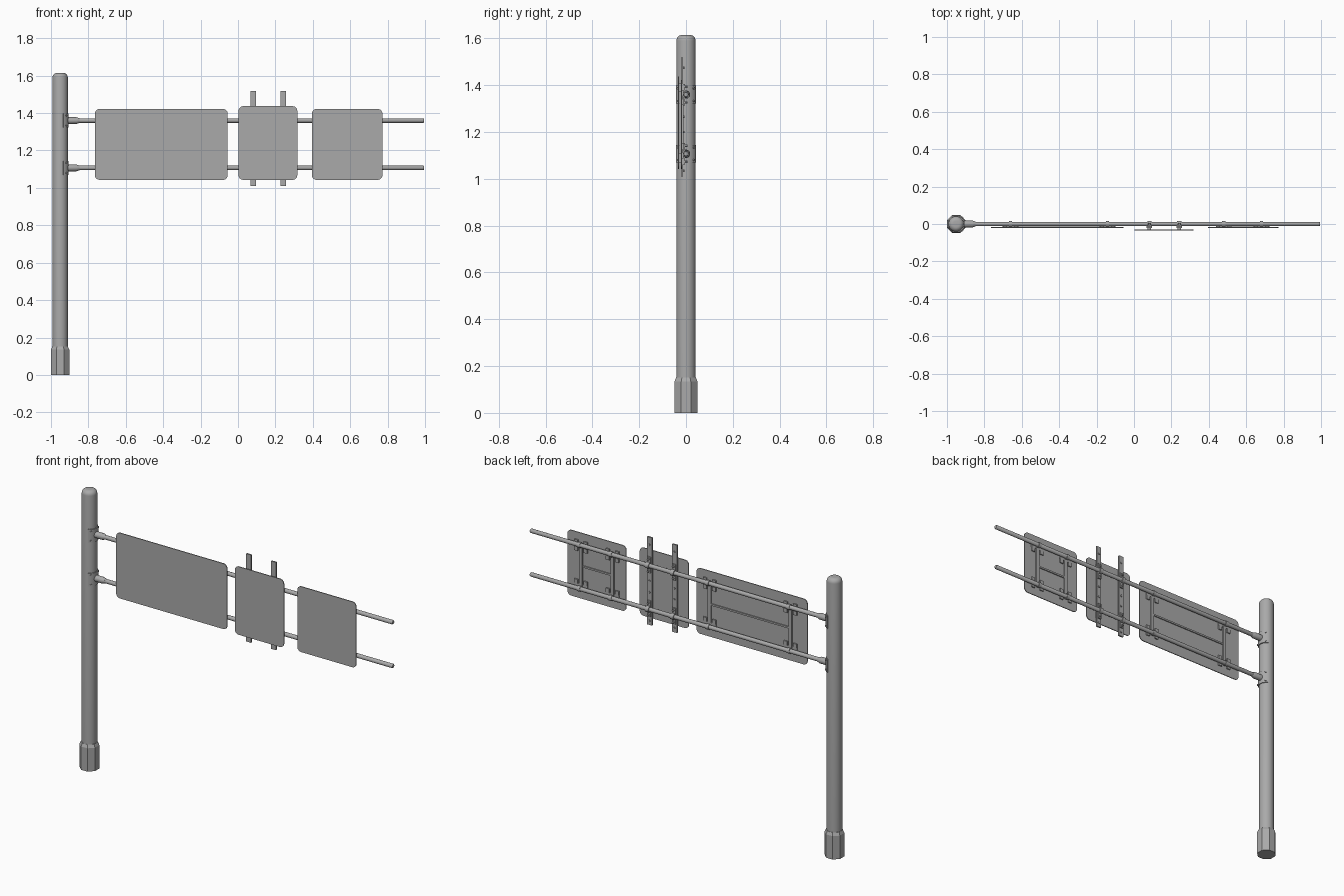
import bpy, bmesh, math
from mathutils import Matrix, Vector

cube = bpy.data.objects.get("Cube")
if cube:
    bpy.data.objects.remove(cube, do_unlink=True)

steel = bpy.data.materials.new("grey steel")
steel.use_nodes = True
GREY = (0.4, 0.4, 0.4, 1)
steel.diffuse_color = GREY
steel.node_tree.nodes["Principled BSDF"].inputs["Base Color"].default_value = GREY

POLE_X = -0.951
BARS = {"upper": 1.36, "lower": 1.107}


def finish(name, bm, smooth=False):
    bmesh.ops.recalc_face_normals(bm, faces=bm.faces)
    mesh = bpy.data.meshes.new(name)
    bm.to_mesh(mesh)
    bm.free()
    mesh.materials.append(steel)
    ob = bpy.data.objects.new(name, mesh)
    bpy.context.collection.objects.link(ob)
    if smooth:
        bpy.ops.object.select_all(action='DESELECT')
        ob.select_set(True)
        bpy.context.view_layer.objects.active = ob
        bpy.ops.object.shade_smooth_by_angle(angle=math.radians(35))
    return ob


def add_box(bm, x, y, z):
    """Box from three (low, high) ranges."""
    mid = Vector([(a + b) / 2 for a, b in (x, y, z)])
    size = [b - a for a, b in (x, y, z)]
    bmesh.ops.create_cube(bm, size=1, matrix=Matrix.Translation(mid) @ Matrix.Diagonal((*size, 1)))


def add_lathe(bm, profile, origin, axis, sides, turn=0.0):
    """Solid of (radius, distance) rings along an axis."""
    rot = Vector(axis).to_track_quat('Z', 'Y').to_matrix()
    rings = []
    for r, d in profile:
        ring = []
        for i in range(sides):
            a = math.tau * i / sides + turn
            ring.append(bm.verts.new(Vector(origin) + rot @ Vector((r * math.cos(a), r * math.sin(a), d))))
        rings.append(ring)
    for low, high in zip(rings, rings[1:]):
        for i in range(sides):
            j = (i + 1) % sides
            bm.faces.new((low[i], low[j], high[j], high[i]))
    bm.faces.new(rings[0][::-1])
    bm.faces.new(rings[-1])


def sign_panel(name, x0, x1, z0, z1, y, corner=0.025, thick=0.005):
    """Thin plate with rounded corners."""
    bm = bmesh.new()
    verts = []
    corners = [(x1, z1, -1, -1), (x0, z1, 1, -1), (x0, z0, 1, 1), (x1, z0, -1, 1)]
    for k, (x, z, sx, sz) in enumerate(corners):
        for i in range(7):
            a = math.pi / 2 * (k + i / 6)
            verts.append(bm.verts.new((x + sx * corner + corner * math.cos(a), y,
                                       z + sz * corner + corner * math.sin(a))))
    face = bm.faces.new(verts)
    out = bmesh.ops.extrude_face_region(bm, geom=[face])
    moved = [v for v in out["geom"] if isinstance(v, bmesh.types.BMVert)]
    bmesh.ops.translate(bm, verts=moved, vec=(0, thick, 0))
    finish(name, bm)


# Pole with a domed cap
bm = bmesh.new()
dome = [(0.016 + 0.025 * math.cos(a), 1.59 + 0.025 * math.sin(a))
        for a in [math.pi / 2 * i / 6 for i in range(7)]]
add_lathe(bm, [(0.041, 0.1)] + dome, (POLE_X, 0, 0), (0, 0, 1), 32)
finish("pole", bm, True)

# Octagonal foot with a chamfered top
bm = bmesh.new()
R = 0.049 / math.cos(math.pi / 8)
add_lathe(bm, [(R, 0), (R, 0.135), (0.045, 0.152)], (POLE_X, 0, 0), (0, 0, 1), 8, math.pi / 8)
finish("pole_foot", bm)

# Bars, sleeves and curved pole saddles with bolts
for level, z in BARS.items():
    bm = bmesh.new()
    add_lathe(bm, [(0.011, 0), (0.012, 0.01), (0.012, 1.875), (0.009, 1.88)],
              (-0.885, 0, z), (1, 0, 0), 20)
    finish(level + "_bar", bm, True)

    bm = bmesh.new()
    add_lathe(bm, [(0.018, 0), (0.018, 0.062), (0.0125, 0.078)], (-0.925, 0, z), (1, 0, 0), 20)
    finish(level + "_sleeve", bm, True)

    bm = bmesh.new()
    grid = []
    for i in range(13):
        a = math.radians(-66 + 11 * i)
        c, s = math.cos(a), math.sin(a)
        grid.append([bm.verts.new((POLE_X + r * c, r * s, z + h))
                     for r, h in ((0.040, -0.038), (0.046, -0.038), (0.046, 0.038), (0.040, 0.038))])
    for p, q in zip(grid, grid[1:]):
        for i in range(4):
            j = (i + 1) % 4
            bm.faces.new((p[i], p[j], q[j], q[i]))
    bm.faces.new(grid[0])
    bm.faces.new(grid[-1])
    finish(level + "_pole_saddle", bm, True)

    bm = bmesh.new()
    for side in (-1, 1):
        for dz in (-0.027, 0.027):
            a = math.radians(45 * side)
            d = Vector((math.cos(a), math.sin(a), 0))
            add_lathe(bm, [(0.005, 0), (0.005, 0.007)],
                      Vector((POLE_X, 0, z + dz)) + d * 0.044, d, 6)
    finish(level + "_saddle_bolts", bm)

# Sign panels
sign_panel("wide_panel", -0.765, -0.055, 1.043, 1.422, -0.022)
sign_panel("middle_panel", 0.003, 0.317, 1.043, 1.437, -0.034)
sign_panel("end_panel", 0.395, 0.772, 1.043, 1.422, -0.022)

# Frames behind the wide and end panels
for name, posts in (("wide", (-0.66, -0.142)), ("end", (0.48, 0.682))):
    bm = bmesh.new()
    add_box(bm, posts, (-0.018, -0.011), (1.228, 1.238))
    for x in posts:
        add_box(bm, (x - 0.010, x + 0.010), (-0.018, -0.010), (1.10, 1.365))
    finish(name + "_frame", bm)

    bm = bmesh.new()
    for x in posts:
        for z, inward in ((BARS["upper"], -1), (BARS["lower"], 1)):
            mid = z + 0.012 * inward
            add_box(bm, (x - 0.042, x + 0.042), (-0.018, -0.012), (mid - 0.009, mid + 0.009))
            for side in (-1, 1):
                cx = x + 0.030 * side
                add_box(bm, (cx - 0.011, cx + 0.011), (-0.018, -0.010), (mid - 0.032, mid - 0.009))
                add_box(bm, (cx - 0.011, cx + 0.011), (-0.018, -0.010), (mid + 0.009, mid + 0.032))
    finish(name + "_frame_clamps", bm)

    bm = bmesh.new()
    for x in posts:
        for z in BARS.values():
            add_lathe(bm, [(0.015, -0.009), (0.015, 0.009)], (x, 0, z), (1, 0, 0), 20)
    finish(name + "_bar_bands", bm, True)

# Straps behind the middle panel, with bands, ears and bolts
for name, x in (("right", 0.082), ("left", 0.242)):
    bm = bmesh.new()
    add_box(bm, (x - 0.015, x + 0.015), (-0.021, -0.012), (1.01, 1.518))
    finish(name + "_strap", bm)

    bm = bmesh.new()
    for z in (1.09, 1.39):
        add_box(bm, (x - 0.010, x + 0.010), (-0.030, -0.020), (z - 0.02, z + 0.02))
    finish(name + "_strap_spacers", bm)

    bm = bmesh.new()
    for z in BARS.values():
        add_lathe(bm, [(0.017, -0.011), (0.017, 0.011)], (x, 0, z), (1, 0, 0), 20)
        add_box(bm, (x - 0.011, x + 0.011), (-0.013, -0.004), (z - 0.046, z + 0.046))
    finish(name + "_strap_bands", bm, True)

    bm = bmesh.new()
    for z in BARS.values():
        for dz in (-0.034, 0.034):
            add_lathe(bm, [(0.006, 0), (0.006, 0.012)], (x, -0.006, z + dz), (0, 1, 0), 6)
    for z in (1.035, 1.2, 1.265, 1.475):
        add_lathe(bm, [(0.006, 0), (0.006, 0.007)], (x, -0.014, z), (0, 1, 0), 6)
    finish(name + "_strap_bolts", bm)
